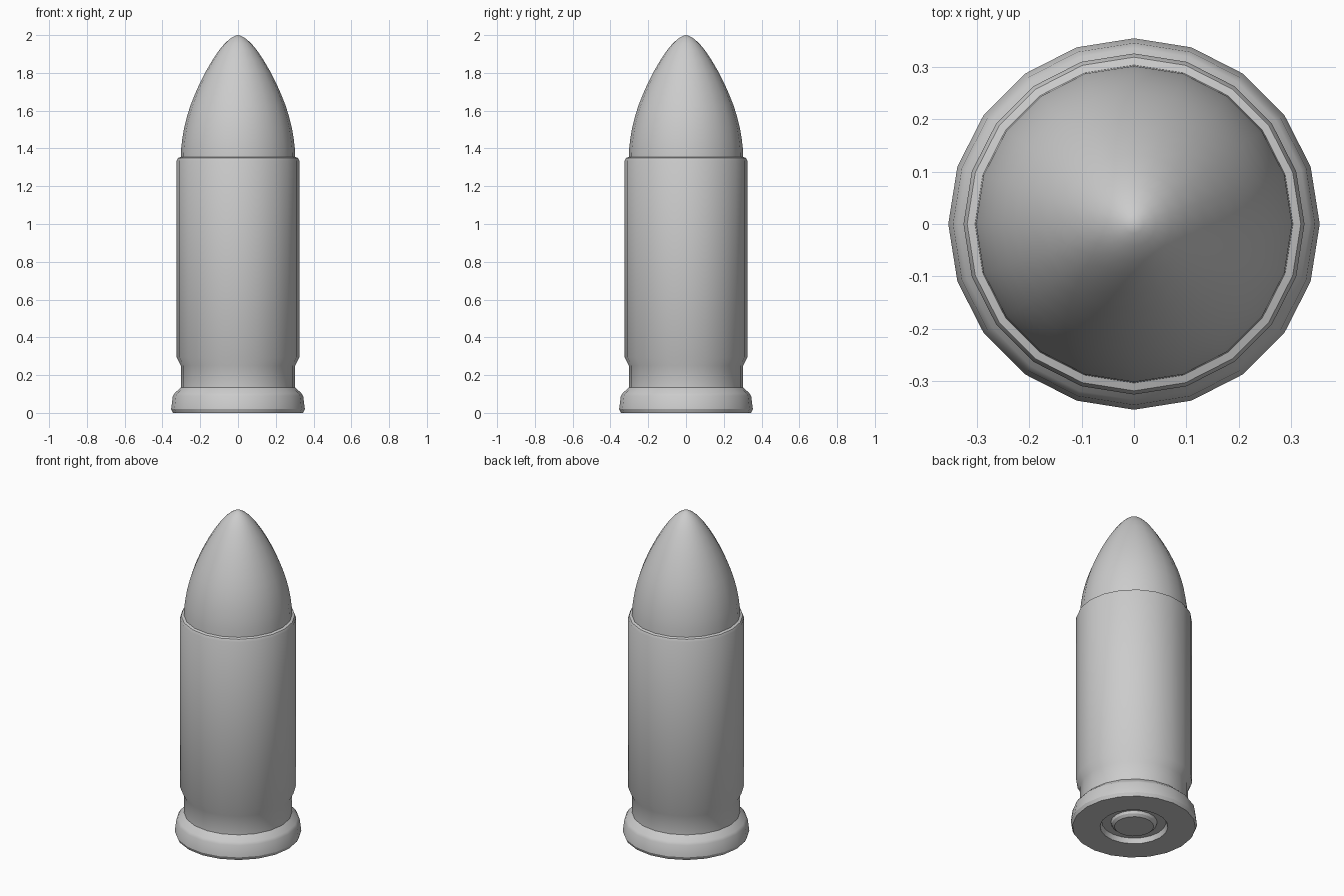
import bpy
import bmesh
import math
from mathutils import Matrix

if "Cube" in bpy.data.objects:
    bpy.data.objects.remove(bpy.data.objects["Cube"])

SIDES = 20


def lathe(name, profile, angle=30):
    """Spin an (r, z) profile around z into a smooth-by-angle object."""
    bm = bmesh.new()
    verts = [bm.verts.new((r, 0, z)) for r, z in profile]
    edges = [bm.edges.new(pair) for pair in zip(verts, verts[1:])]
    bmesh.ops.spin(bm, geom=verts + edges, cent=(0, 0, 0), axis=(0, 0, 1),
                   angle=math.tau, steps=SIDES, use_duplicate=False)
    bmesh.ops.remove_doubles(bm, verts=bm.verts, dist=1e-4)
    bmesh.ops.recalc_face_normals(bm, faces=bm.faces)
    mesh = bpy.data.meshes.new(name)
    bm.to_mesh(mesh)
    bm.free()
    obj = bpy.data.objects.new(name, mesh)
    bpy.context.collection.objects.link(obj)
    bpy.ops.object.select_all(action='DESELECT')
    obj.select_set(True)
    bpy.context.view_layer.objects.active = obj
    bpy.ops.object.shade_smooth_by_angle(angle=math.radians(angle))
    return obj


# Casing: recessed base, rim, extractor groove, body and chamfered mouth
lathe("casing", [
    (0.13, 0.03), (0.18, 0.03), (0.19, 0.0), (0.345, 0.0), (0.354, 0.02),
    (0.345, 0.09), (0.335, 0.105), (0.302, 0.135), (0.302, 0.25),
    (0.325, 0.295), (0.325, 1.335), (0.318, 1.35), (0.303, 1.355),
])

# Primer: bevelled button in the base recess
lathe("primer", [(0.13, 0.03), (0.125, 0.015), (0.11, 0.002), (0, 0.002)])

# Bullet: smooth ogive with a rounded tip
lathe("bullet", [
    (0.303, 1.355), (0.301, 1.40), (0.295, 1.45), (0.285, 1.51),
    (0.270, 1.57), (0.251, 1.63), (0.227, 1.69), (0.200, 1.75),
    (0.169, 1.81), (0.134, 1.87), (0.100, 1.92), (0.071, 1.955),
    (0.042, 1.981), (0.018, 1.995), (0, 2.0),
], 40)
